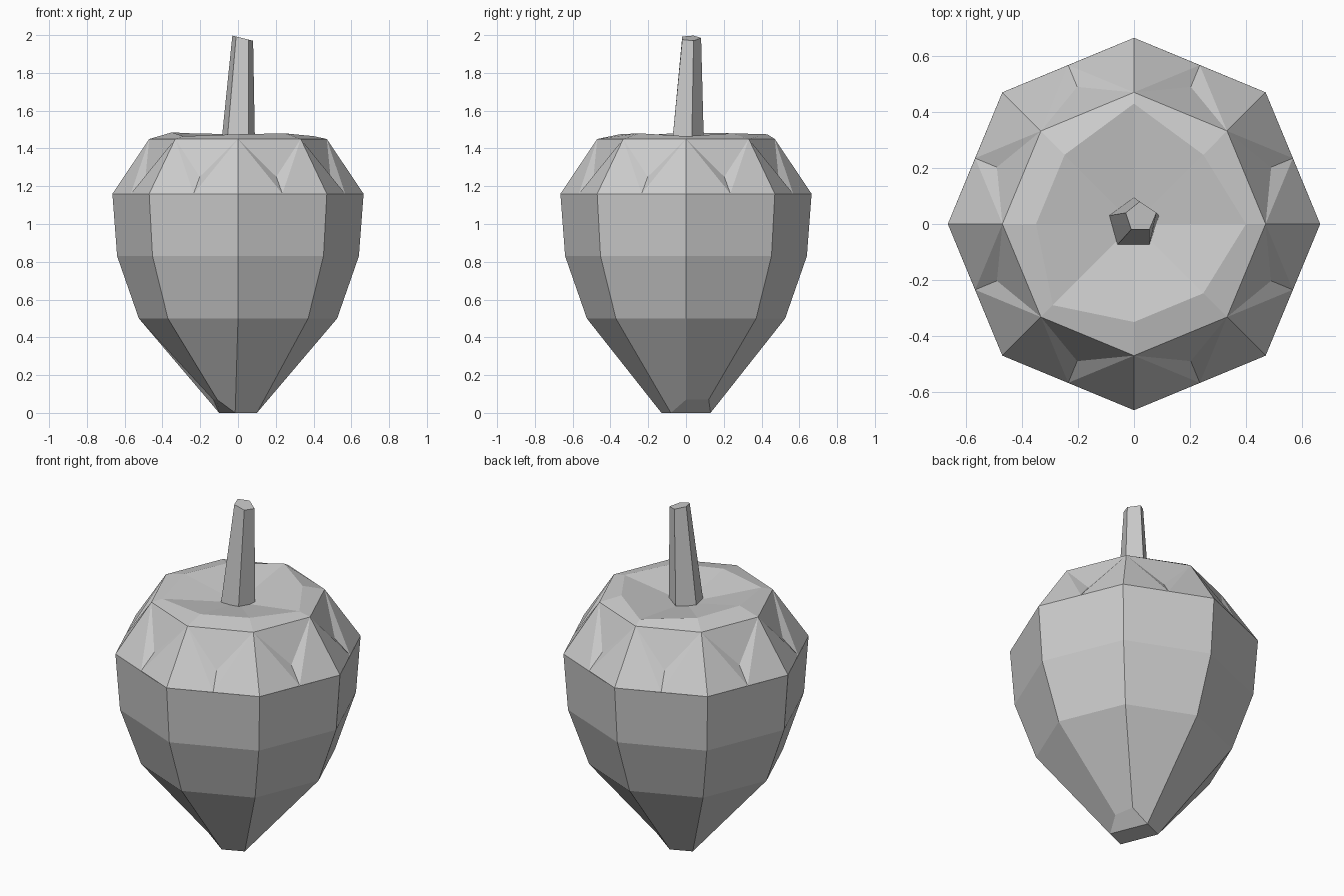
import bpy, bmesh
from math import cos, sin, radians

cube = bpy.data.objects.get("Cube")
if cube:
    bpy.data.objects.remove(cube, do_unlink=True)

grey = bpy.data.materials.new("plain grey")
grey.use_nodes = True
grey.diffuse_color = (0.6, 0.6, 0.6, 1)
grey.node_tree.nodes["Principled BSDF"].inputs["Base Color"].default_value = (0.6, 0.6, 0.6, 1)
SIDES = 8


def polar(r, z, step):
    a = radians(45 * step)
    return (r * cos(a), r * sin(a), z)


def add_ring(bm, points):
    return [bm.verts.new(p) for p in points]


def octagon(bm, r, z, offset=0):
    return add_ring(bm, [polar(r, z, i + offset) for i in range(SIDES)])


def bridge(bm, low, high):
    n = len(low)
    for i in range(n):
        j = (i + 1) % n
        bm.faces.new((low[i], low[j], high[j], high[i]))


def finish(bm, name):
    bmesh.ops.recalc_face_normals(bm, faces=bm.faces)
    mesh = bpy.data.meshes.new(name)
    bm.to_mesh(mesh)
    bm.free()
    mesh.materials.append(grey)
    obj = bpy.data.objects.new(name, mesh)
    bpy.context.collection.objects.link(obj)


# Fruit body: tapered octagon ending in a tip with two chamfered corners
bm = bmesh.new()
half_tip = [(0.13, 0, 0.07), (0.11, 0.12, 0.07), (0.015, 0.13, 0), (-0.10, 0.08, 0)]
tip = add_ring(bm, half_tip + [(-x, -y, z) for x, y, z in half_tip])
lower = octagon(bm, 0.525, 0.5)
middle = octagon(bm, 0.64, 0.83)
shoulder = octagon(bm, 0.665, 1.16)
for low, high in ((tip, lower), (lower, middle), (middle, shoulder)):
    bridge(bm, low, high)
bm.faces.new((tip[2], tip[3], tip[6], tip[7]))
for s in (0, 4):
    bm.faces.new((tip[s - 1], tip[s], tip[s + 1], tip[s + 2]))

# Shoulder petals with a recessed notch between each pair
rim = octagon(bm, 0.47, 1.45)
edge_mid = octagon(bm, 0.614, 1.16, 0.5)
notch = octagon(bm, 0.53, 1.25, 0.5)
for i in range(SIDES):
    j = (i + 1) % SIDES
    bm.faces.new((shoulder[i], edge_mid[i], rim[i]))
    bm.faces.new((edge_mid[i], shoulder[j], rim[j]))
    bm.faces.new((edge_mid[i], notch[i], rim[i]))
    bm.faces.new((edge_mid[i], rim[j], notch[i]))
    bm.faces.new((notch[i], rim[j], rim[i]))

# Uneven crown ridge and the hollow around the stem
radii = (0.40, 0.35, 0.43, 0.35, 0.35, 0.41, 0.35, 0.35)
heights = (1.465, 1.48, 1.475, 1.48, 1.485, 1.465, 1.475, 1.48)
ridge = add_ring(bm, [polar(r, z, i) for i, (r, z) in enumerate(zip(radii, heights))])
bridge(bm, rim, ridge)
hollow = bm.verts.new((0, 0, 1.41))
for i in range(SIDES):
    bm.faces.new((ridge[i], ridge[(i + 1) % SIDES], hollow))
finish(bm, "fruit_body")

# Leaning five-sided stem with a slanted cut
bm = bmesh.new()
base = add_ring(bm, [(x, y, 1.41) for x, y in
                     ((-0.09, 0.03), (-0.06, -0.075), (0.055, -0.075), (0.09, 0.03), (0, 0.095))])
top = add_ring(bm, [(x, y, 1.99 - 0.25 * x) for x, y in
                    ((-0.03, 0.04), (-0.01, -0.02), (0.055, -0.02), (0.08, 0.04), (0.02, 0.08))])
bridge(bm, base, top)
bm.faces.new(top)
bm.faces.new(base)
finish(bm, "stem")
